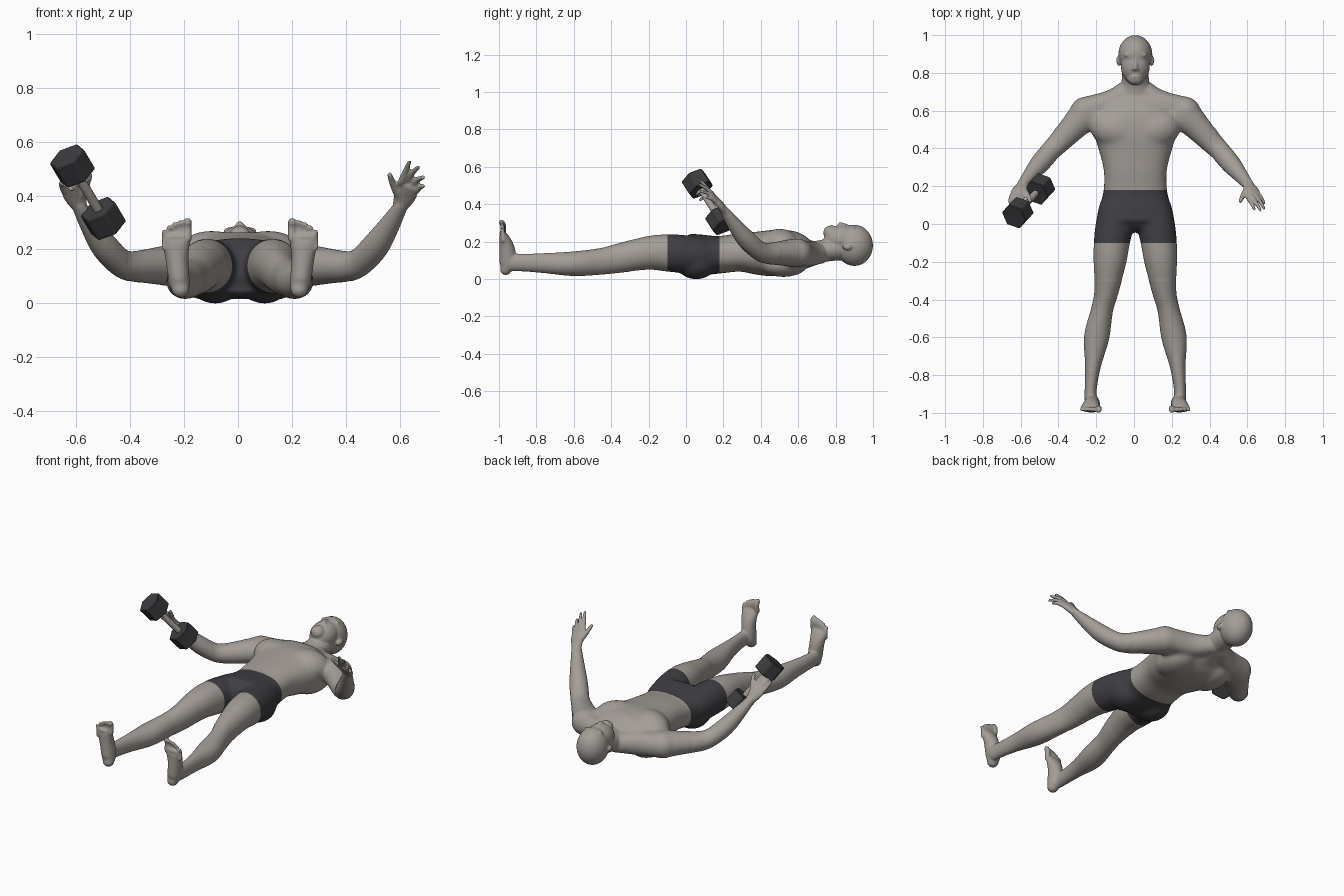
import bpy
import bmesh
import math
from mathutils import Vector, Matrix

if "Cube" in bpy.data.objects:
    bpy.data.objects.remove(bpy.data.objects["Cube"], do_unlink=True)


def make_material(name, colour):
    material = bpy.data.materials.new(name)
    material.use_nodes = True
    rgba = (*colour, 1)
    material.diffuse_color = rgba
    material.node_tree.nodes["Principled BSDF"].inputs["Base Color"].default_value = rgba
    return material


skin = make_material("warm grey skin", (.37, .34, .31))
fabric = make_material("charcoal fabric", (.05, .048, .055))
iron = make_material("dark iron", (.045, .045, .05))

body_mesh = bmesh.new()


def spline(points, steps=4):
    """Smooth the section list with a Catmull-Rom curve."""
    rows = [Vector(p) for p in points]
    result = []
    for i in range(len(rows) - 1):
        before, a, b = rows[max(i - 1, 0)], rows[i], rows[i + 1]
        after = rows[min(i + 2, len(rows) - 1)]
        for k in range(steps):
            t = k / steps
            result.append(a + (b - before) * (t / 2)
                          + (before * 2 - a * 5 + b * 4 - after) * (t * t / 2)
                          + (a * 3 - before - b * 3 + after) * (t ** 3 / 2))
    return result + [rows[-1]]


def loft(sections, side=(1, 0, 0), mirror=1, power=2, dome=True, segments=24):
    """Skin elliptical sections given as x, y, z, half width, half depth."""
    rows = spline(sections)
    centres = [Vector(r[:3]) for r in rows]
    frames = []
    for i, row in enumerate(rows):
        along = (centres[min(i + 1, len(rows) - 1)] - centres[max(i - 1, 0)]).normalized()
        up = along.cross(Vector(side)).normalized()
        frames.append((centres[i], up.cross(along), up, row[3], row[4], along))
    if dome:
        for end, sign in ((0, -1), (-1, 1)):
            c, s, u, w, d, along = frames[end]
            for angle in (.5, 1, 1.4):
                shift = along * (sign * min(w, d) * math.sin(angle))
                k = math.cos(angle)
                frame = (c + shift, s, u, w * k, d * k, along)
                frames.insert(0 if sign < 0 else len(frames), frame)
    rings = []
    for c, s, u, w, d, along in frames:
        ring = []
        for j in range(segments):
            a = math.tau * j / segments
            ca, sa = math.cos(a), math.sin(a)
            p = c + s * (w * math.copysign(abs(ca) ** (2 / power), ca)) \
                  + u * (d * math.copysign(abs(sa) ** (2 / power), sa))
            ring.append(body_mesh.verts.new((p.x * mirror, p.y, p.z)))
        rings.append(ring)
    for lower, upper in zip(rings, rings[1:]):
        for j in range(segments):
            n = (j + 1) % segments
            body_mesh.faces.new((lower[j], lower[n], upper[n], upper[j]))
    body_mesh.faces.new(rings[0])
    body_mesh.faces.new(rings[-1])


def ball(centre, radii, mirror=1, turn=0):
    matrix = (Matrix.Translation((centre[0] * mirror, *centre[1:]))
              @ Matrix.Rotation(turn * mirror, 4, "Z") @ Matrix.Diagonal((*radii, 1)))
    bmesh.ops.create_uvsphere(body_mesh, u_segments=24, v_segments=16, radius=1, matrix=matrix)


# Torso: y, half width, back height, front height
torso = [(.68, .11, .08, .19), (.6, .2, .03, .25), (.5, .222, .015, .264), (.4, .196, .02, .256),
         (.29, .168, .04, .245), (.18, .168, .03, .23), (.08, .19, .02, .238),
         (0, .195, .025, .242), (-.02, .13, .05, .225), (-.04, .05, .09, .19)]
loft([(0, y, (lo + hi) / 2, w, (hi - lo) / 2) for y, w, lo, hi in torso],
     power=2.4, dome=False, segments=40)

# Neck, head and face
loft([(0, .62, .125, .11, .075), (0, .68, .138, .085, .066),
      (0, .74, .152, .074, .06), (0, .82, .165, .07, .065)])
ball((0, .9, .18), (.09, .1, .11))
ball((0, .838, .212), (.077, .1, .077))
ball((0, .77, .248), (.042, .036, .037))
loft([(0, .875, .281, .009, .008), (0, .845, .288, .011, .011), (0, .825, .294, .013, .012)])
ball((0, .78, .281), (.023, .011, .008))

for m in (1, -1):
    # Face features and ears
    ball((.034, .897, .271), (.028, .012, .012), m, -.15)
    ball((.034, .873, .262), (.015, .009, .014), m)
    ball((.013, .82, .284), (.009, .009, .01), m)
    ball((.09, .86, .172), (.01, .026, .017), m, -.2)
    # Chest, shoulder blade, shoulder and buttock masses
    ball((.105, .5, .176), (.14, .105, .094), m, .3)
    ball((.12, .52, .075), (.1, .13, .064), m)
    ball((.265, .595, .14), (.084, .08, .078), m, -.6)
    ball((.092, .055, .085), (.1, .11, .087), m)
    loft([(.03, .715, .135, .055, .055), (.13, .65, .135, .06, .07),
          (.27, .605, .14, .068, .07)], side=(0, 1, 0), mirror=m)
    # Arm
    loft([(.22, .59, .14, .07, .075), (.275, .565, .14, .082, .075), (.335, .505, .138, .072, .066),
          (.405, .43, .138, .06, .057), (.452, .382, .158, .054, .051), (.505, .32, .215, .052, .05),
          (.555, .26, .29, .04, .038), (.6, .205, .365, .028, .023)], side=(1, 1, 0), mirror=m)
    # Palm and thumb
    loft([(.595, .21, .36, .029, .021), (.613, .18, .4, .042, .019),
          (.626, .148, .435, .042, .015)], side=(.72, .2, -.5), mirror=m)
    loft([(.595, .19, .39, .017, .017), (.572, .155, .435, .014, .014),
          (.556, .12, .477, .01, .01)], mirror=m, segments=12)
    # Fingers: open on the left hand, curled round the bar on the right
    knuckles = [(.598, .138, .45), (.618, .142, .455), (.639, .147, .442), (.653, .155, .417)]
    tips = [(.63, .078, .525), (.662, .073, .505), (.682, .082, .467), (.682, .11, .435)]
    for knuckle, tip in zip(map(Vector, knuckles), map(Vector, tips)):
        middle = (knuckle + tip) / 2 + Vector((.002, 0, .006))
        if m < 0:
            middle = knuckle + Vector((.008, -.045, .03))
            tip = knuckle + Vector((-.03, -.08, .005))
        loft([(*knuckle, .013, .013), (*middle, .011, .011), (*tip, .008, .008)],
             mirror=m, segments=12)
    # Leg
    loft([(.1, .08, .13, .095, .095), (.113, -.02, .135, .1, .102), (.125, -.1, .14, .096, .101),
          (.135, -.2, .14, .088, .091), (.152, -.35, .113, .065, .079),
          (.175, -.45, .095, .058, .071), (.205, -.6, .082, .067, .066),
          (.224, -.75, .085, .042, .054), (.236, -.87, .088, .032, .047),
          (.236, -.93, .09, .033, .048)], mirror=m)
    # Foot, heel to ball
    loft([(.22, -.963, .052, .033, .031), (.226, -.952, .09, .039, .046),
          (.234, -.958, .17, .043, .04), (.237, -.975, .23, .052, .024),
          (.237, -.983, .246, .048, .014)], mirror=m)
    # Toes, big toe on the inside
    for i in range(5):
        r = .016 if i == 0 else .0095
        x = .194 + .008 * min(i, 1) + .02 * i
        top = .302 - .0023 * i * i
        loft([(x, -.98, top - .06, r, r), (x, -.976, top - .02, r, r), (x, -.985, top, r, r)],
             mirror=m, segments=12)

# Fuse all body masses into one smooth surface
bmesh.ops.recalc_face_normals(body_mesh, faces=body_mesh.faces)
mesh = bpy.data.meshes.new("body")
body_mesh.to_mesh(mesh)
body_mesh.free()
body = bpy.data.objects.new("body", mesh)
bpy.context.collection.objects.link(body)
remesh = body.modifiers.new("fuse", "REMESH")
remesh.mode = "VOXEL"
remesh.voxel_size = .006
soften = body.modifiers.new("soften", "SMOOTH")
soften.factor = .5
soften.iterations = 3
bpy.context.view_layer.update()
fused = bpy.data.meshes.new_from_object(body.evaluated_get(bpy.context.evaluated_depsgraph_get()))
body.modifiers.clear()
body.data = fused
fused.materials.clear()
fused.materials.append(skin)
fused.materials.append(fabric)

# Blend the muscle masses of the trunk, shoulders and thighs
bm = bmesh.new()
bm.from_mesh(fused)
trunk = [v for v in bm.verts if abs(v.co.x) < .42 and -.3 < v.co.y < .73]
for _ in range(30):
    bmesh.ops.smooth_vert(bm, verts=trunk, factor=.5,
                          use_axis_x=True, use_axis_y=True, use_axis_z=True)

# Shorts: cut at waist and hem, colour the faces between
waist, hem = .18, -.1
for level in (waist, hem):
    bmesh.ops.bisect_plane(bm, geom=bm.verts[:] + bm.edges[:] + bm.faces[:],
                           plane_co=(0, level, 0), plane_no=(0, 1, 0), dist=.0001)
for face in bm.faces:
    c = face.calc_center_median()
    face.smooth = True
    face.material_index = int(hem < c.y < waist and abs(c.x) < .3)
bm.to_mesh(fused)
bm.free()
body.location.x = .007

# Dumbbell
upper_end, lower_end = Vector((-.615, .06, .51)), Vector((-.5, .185, .315))
axis = lower_end - upper_end
tilt = axis.to_track_quat("Z", "Y").to_matrix().to_4x4()


def rod(name, centre, radius, length, sides, material):
    bm = bmesh.new()
    bmesh.ops.create_cone(bm, cap_ends=True, segments=sides, radius1=radius, radius2=radius,
                          depth=length, matrix=Matrix.Translation(centre) @ tilt)
    mesh = bpy.data.meshes.new(name)
    bm.to_mesh(mesh)
    bm.free()
    mesh.materials.append(material)
    obj = bpy.data.objects.new(name, mesh)
    bpy.context.collection.objects.link(obj)
    return obj


for name, centre in (("upper_weight", upper_end), ("lower_weight", lower_end)):
    weight = rod(name, centre, .073, .092, 6, iron)
    bevel = weight.modifiers.new("chamfer", "BEVEL")
    bevel.width = .004
handle = rod("dumbbell_handle", (upper_end + lower_end) / 2, .018, axis.length, 20, skin)
for face in handle.data.polygons:
    face.use_smooth = len(face.vertices) == 4
